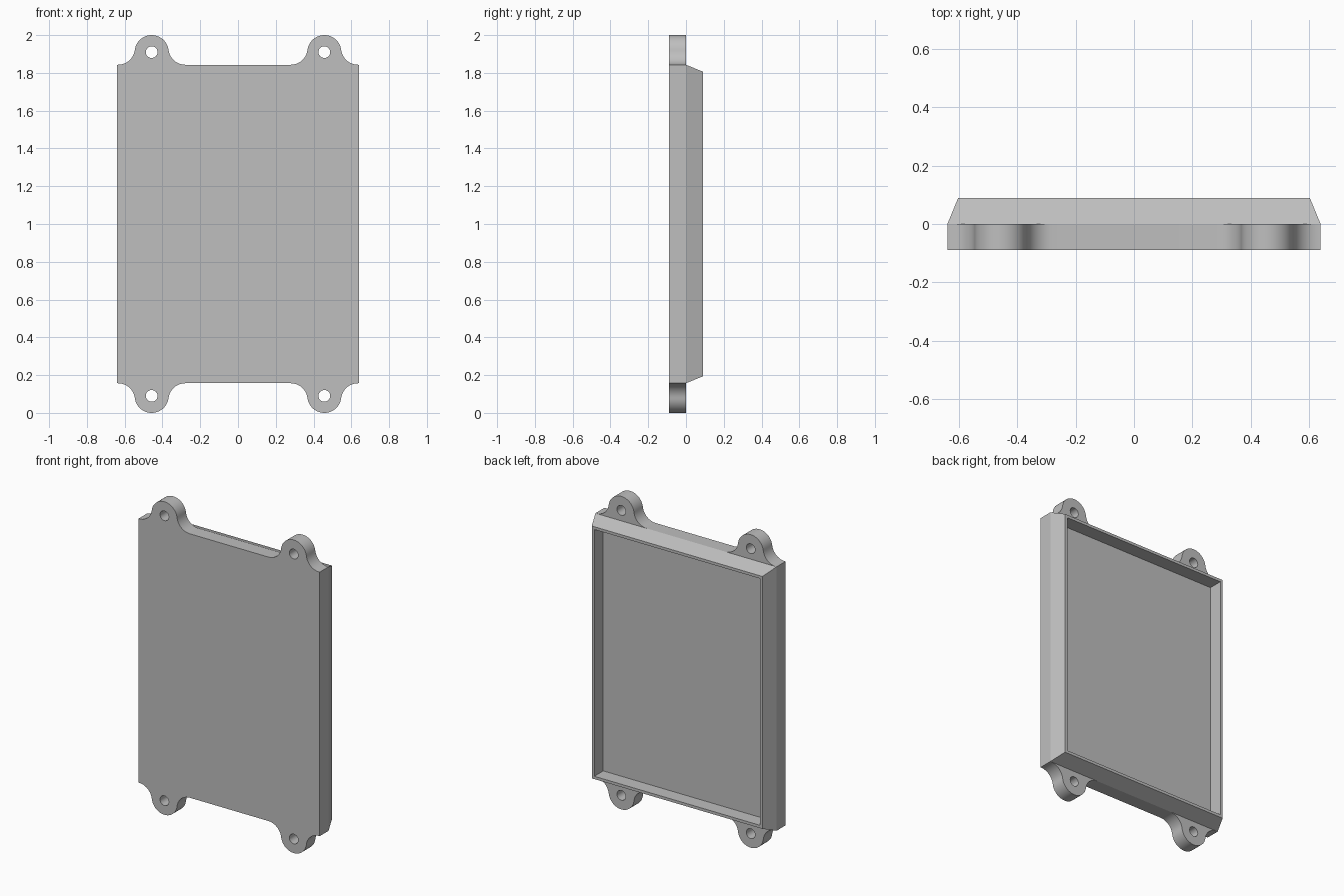
import bpy, bmesh
from math import sin, cos, pi, atan2, sqrt, radians

cube = bpy.data.objects.get("Cube")
if cube:
    bpy.data.objects.remove(cube, do_unlink=True)

W, H = 0.64, 0.843            # half width and half height of the panel
FRONT, MID, BACK = -0.09, 0.0, 0.09
TAB_X, TAB_Z = 0.457, 0.91    # ear centre, measured from the panel centre
TAB_R, HOLE_R, FILLET = 0.09, 0.031, 0.09
TAPER, WALL = 0.037, 0.018

grey = bpy.data.materials.new("plain_grey")
grey.use_nodes = True
colour = (0.52, 0.52, 0.52, 1)
grey.diffuse_color = colour
grey.node_tree.nodes["Principled BSDF"].inputs["Base Color"].default_value = colour


def finish(bm, name):
    bmesh.ops.recalc_face_normals(bm, faces=bm.faces)
    mesh = bpy.data.meshes.new(name)
    bm.to_mesh(mesh)
    bm.free()
    mesh.materials.append(grey)
    ob = bpy.data.objects.new(name, mesh)
    ob.location.z = 1
    bpy.context.collection.objects.link(ob)
    bpy.ops.object.select_all(action='DESELECT')
    ob.select_set(True)
    bpy.context.view_layer.objects.active = ob
    bpy.ops.object.shade_smooth_by_angle(angle=radians(30))
    return ob


def arc(cx, cz, r, a, b, n):
    return [(cx + r * cos(a + (b - a) * i / n), cz + r * sin(a + (b - a) * i / n))
            for i in range(n + 1)]


def loop(bm, pts, y):
    verts = [bm.verts.new((x, y, z)) for x, z in pts]
    edges = [bm.edges.new((v, verts[i - 1])) for i, v in enumerate(verts)]
    return verts, edges


# Ear outline: fillet, round end, fillet
rise = H + FILLET - TAB_Z
dx = sqrt((TAB_R + FILLET) ** 2 - rise ** 2)
a = atan2(rise, dx)
ear = arc(TAB_X + dx, H + FILLET, FILLET, -pi / 2, -pi + a, 12)
ear += arc(TAB_X, TAB_Z, TAB_R, a, pi - a, 28)[1:]
ear += arc(TAB_X - dx, H + FILLET, FILLET, -a, -pi / 2, 12)[1:]
top = [(W, H)] + ear + [(-x, z) for x, z in reversed(ear)] + [(-W, H)]
outline = top + [(-x, -z) for x, z in top]

# Front plate with four drilled ears
bm = bmesh.new()
edges = loop(bm, outline, FRONT)[1]
for sx in (-1, 1):
    for sz in (-1, 1):
        hole = arc(sx * TAB_X, sz * TAB_Z, HOLE_R, 0, 2 * pi, 32)[:-1]
        edges += loop(bm, hole, FRONT)[1]
bmesh.ops.triangle_fill(bm, edges=edges, use_beauty=True, normal=(0, -1, 0))
bmesh.ops.dissolve_limit(bm, angle_limit=radians(1), verts=[],
                         edges=[e for e in bm.edges if not e.is_boundary])
out = bmesh.ops.extrude_face_region(bm, geom=bm.faces[:], use_keep_orig=True)
bmesh.ops.translate(bm, vec=(0, MID - FRONT, 0),
                    verts=[g for g in out["geom"] if isinstance(g, bmesh.types.BMVert)])
finish(bm, "front_plate")

# Tapered rim around the open back recess
bm = bmesh.new()
rings = []
for inset, y in ((0, MID), (TAPER, BACK), (TAPER + WALL, BACK), (TAPER + WALL, MID)):
    w, h = W - inset, H - inset
    rings.append(loop(bm, [(w, h), (-w, h), (-w, -h), (w, -h)], y)[0])
for r0, r1 in zip(rings, rings[1:]):
    for i in range(4):
        bm.faces.new((r0[i - 1], r0[i], r1[i], r1[i - 1]))
finish(bm, "back_rim")
